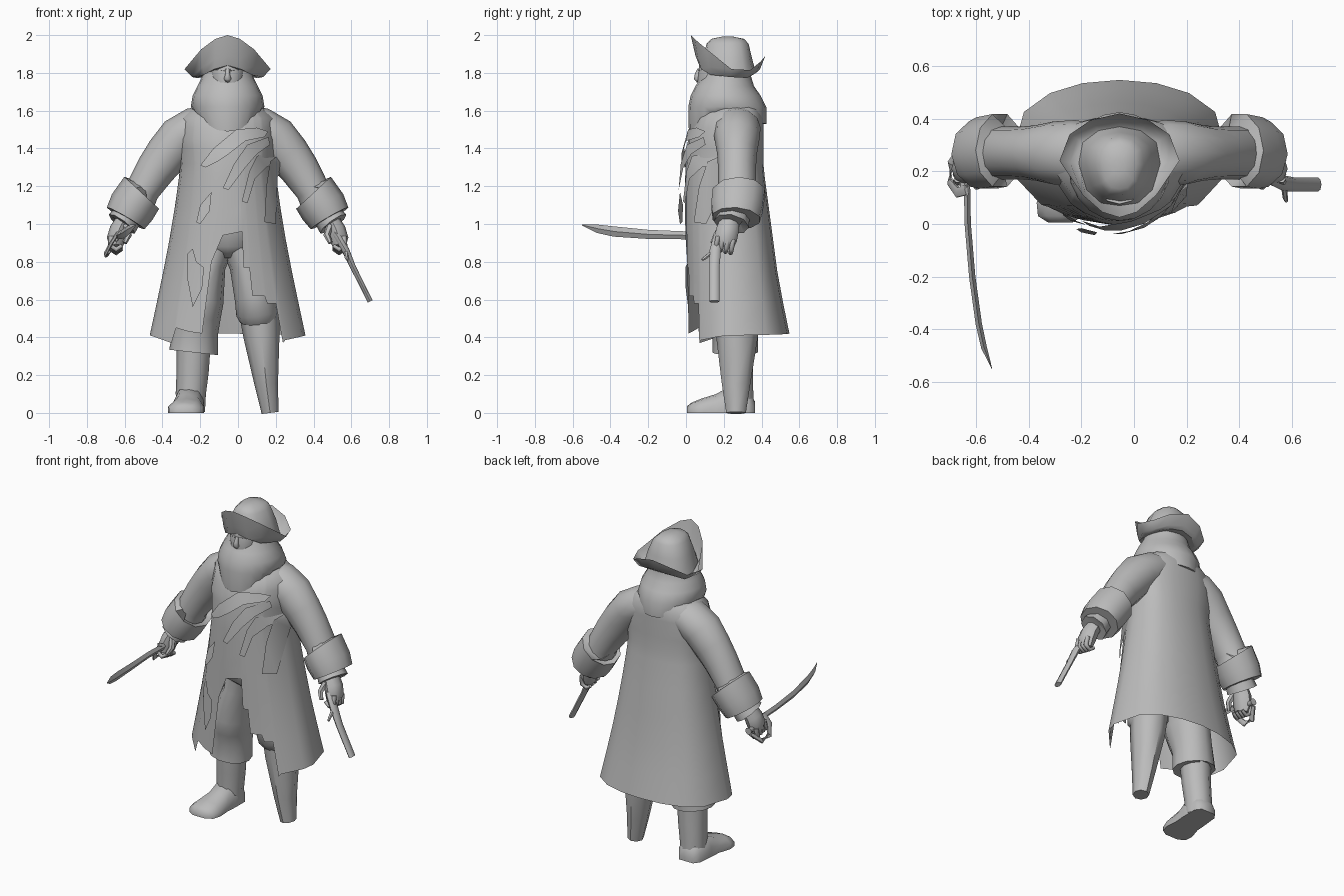
import bpy, bmesh, math
from mathutils import Vector

CX = -0.055  # body centre line
mat = bpy.data.materials.new("plain_grey")
mat.diffuse_color = (0.5, 0.5, 0.5, 1)


def finish(name, bm, angle=40):
    bmesh.ops.recalc_face_normals(bm, faces=bm.faces)
    me = bpy.data.meshes.new(name)
    bm.to_mesh(me)
    bm.free()
    me.materials.append(mat)
    me.shade_smooth()
    me.set_sharp_from_angle(angle=math.radians(angle))
    ob = bpy.data.objects.new(name, me)
    bpy.context.collection.objects.link(ob)
    return ob


def loft(name, rings, cap=(True, True), closed=True, angle=40):
    """Skin a list of equal-length point rings."""
    bm = bmesh.new()
    vs = [[bm.verts.new(p) for p in r] for r in rings]
    n = len(vs[0])
    for a, b in zip(vs, vs[1:]):
        for i in range(n if closed else n - 1):
            j = (i + 1) % n
            bm.faces.new((a[i], a[j], b[j], b[i]))
    if cap[0]:
        bm.faces.new(vs[0])
    if cap[1]:
        bm.faces.new(vs[-1])
    return finish(name, bm, angle)


def tube(name, path, n=10, ref=(0, 1, 0), cap=(True, True), angle=50):
    """path: (x, y, z, radius across, radius along ref)."""
    pts = [Vector(p[:3]) for p in path]
    rings = []
    for i, p in enumerate(path):
        t = (pts[min(i + 1, len(pts) - 1)] - pts[max(i - 1, 0)]).normalized()
        side = Vector(ref).cross(t).normalized()
        up = t.cross(side)
        rings.append([pts[i] + side * p[3] * math.cos(k * math.tau / n)
                      + up * p[4] * math.sin(k * math.tau / n) for k in range(n)])
    return loft(name, rings, cap, True, angle)


# ---- coat body: height, half width, front y, back y
SECT = [(0.36, .423, 0, .56), (0.7, .35, 0, .49), (1.0, .292, -.005, .45), (1.3, .25, -.005, .41),
        (1.45, .265, .01, .41), (1.56, .25, .05, .41), (1.62, .18, .10, .39), (1.66, .09, .15, .34)]


def section(z):
    for a, b in zip(SECT, SECT[1:]):
        if z <= b[0]:
            f = (z - a[0]) / (b[0] - a[0])
            return [a[k] + (b[k] - a[k]) * f for k in (1, 2, 3)]
    return SECT[-1][1:]


def coat_point(th, z):
    w, f, b = section(z)
    c = math.cos(th)
    y = .25 - (.25 - f) * c if c > 0 else .25 + (b - .25) * abs(c) ** .7
    return (CX + w * math.sin(th), y, z)


# ragged front edge: x, lowest z
EDGE = [(-.45, .405), (-.352, .37), (-.328, .45), (-.26, .43), (-.19, .42), (-.14, .80), (-.08, .94), (.02, .96),
        (.03, .77), (.06, .77), (.076, .62), (.14, .62), (.155, .58), (.20, .58), (.238, .37), (.25, .385), (.34, .405)]
cols = [(math.asin((x - CX) / section(z)[0]), z) for x, z in EDGE]
cols += [(math.radians(a), .41 + .01 * (1 - abs(a - 180) / 90)) for a in (90, 118, 140, 160, 180, 200, 220, 242, 270)]
rows = []
for t in (0, .2, .4, .6, .8, 1):
    rows.append([coat_point(th, zb + (1.25 - zb) * t) for th, zb in cols])
for z in (1.32, 1.4, 1.45, 1.51, 1.56, 1.60, 1.62, 1.66):
    rows.append([coat_point(th, z) for th, zb in cols])
loft("coat", rows, (False, True), angle=60)


# ---- torn cloth pieces on the coat front
def patch(name, pts, lift=.012, tilt=0):
    zs = [p[1] for p in pts]
    ring = []
    for x, z in pts:
        w, f, b = section(z)
        u = min(1, abs(x - CX) / w)
        y = .25 - (.25 - f) * math.sqrt(1 - u * u)
        ring.append(Vector((x, y - lift - tilt * (max(zs) - z), z)))
    bm = bmesh.new()
    bm.faces.new([bm.verts.new(p) for p in ring])
    bmesh.ops.triangulate(bm, faces=bm.faces)
    finish(name, bm, 60)


patch("chest_rag_top", [(-.2, 1.31), (-.13, 1.4), (-.01, 1.5), (.1, 1.51), (.16, 1.49),
                        (.14, 1.46), (.04, 1.44), (-.05, 1.37), (-.11, 1.33), (-.17, 1.3)], .02, .05)
patch("chest_rag_middle", [(-.08, 1.19), (-.02, 1.32), (.05, 1.42), (.16, 1.46), (.17, 1.42),
                           (.1, 1.37), (.04, 1.3), (-.05, 1.18)], .02, .05)
patch("chest_rag_low", [(.02, 1.12), (.06, 1.28), (.1, 1.36), (.21, 1.39), (.23, 1.34),
                        (.15, 1.3), (.09, 1.24), (.05, 1.11)], .02)
patch("chest_rag_side", [(.14, 1.01), (.15, 1.2), (.17, 1.33), (.23, 1.38), (.26, 1.32),
                         (.21, 1.25), (.2, 1.0)], .02)
patch("hanging_rag", [(-.22, 1.01), (-.2, 1.1), (-.14, 1.17), (-.15, 1.07), (-.2, 1.0)], .04, .12)
patch("coat_tear", [(-.27, .72), (-.27, .84), (-.24, .87), (-.22, .8), (-.18, .77), (-.19, .66), (-.24, .56)], .02)

# ---- sleeves, cuffs and hands, mirrored about the body centre
for s, side in ((-1, "right"), (1, "left")):
    def P(d, y, z, a, b):
        return (CX + s * d, y, z, a, b)
    tube(side + "_sleeve", [P(.08, .27, 1.535, .10, .11), P(.17, .27, 1.51, .11, .125), P(.25, .27, 1.455, .12, .12),
                            P(.32, .27, 1.37, .115, .105), P(.38, .27, 1.29, .105, .1), P(.45, .27, 1.18, .09, .1),
                            P(.47, .27, 1.13, .09, .1)], 12)
    tube(side + "_cuff", [P(.45, .27, 1.15, .085, .09), P(.455, .28, 1.165, .125, .145), P(.505, .27, 1.09, .127, .143),
                          P(.54, .265, 1.03, .115, .13), P(.54, .265, 1.03, .06, .07)], 10, angle=55)
    tube(side + "_shirt_cuff", [P(.50, .26, 1.08, .07, .08), P(.56, .24, 1.0, .085, .095),
                                P(.555, .24, 1.005, .05, .05)], 8, angle=55)
    tube(side + "_hand", [P(.545, .235, 1.03, .04, .05), P(.575, .22, .97, .05, .06), P(.59, .21, .92, .05, .06),
                          P(.59, .20, .88, .035, .05)], 8)
    for k in range(4):  # curled fingers
        y, z = .17 + .027 * k, .925 - .006 * k
        tube(side + "_finger", [P(.615, y, z + .01, .016, .014), P(.62, y - .01, z - .04, .015, .014),
                                P(.59, y - .015, z - .06, .013, .012),
                                P(.56, y - .01, z - .04, .01, .01)], 6, angle=80)
    tube(side + "_thumb", [P(.54, .19, .99, .02, .02), P(.525, .16, .94, .018, .018),
                           P(.545, .14, .90, .012, .012)], 6)

# ---- cutlass held in the right hand
tube("sword_blade", [(-.635, .16, .935, .012, .02), (-.632, 0, .94, .012, .021), (-.615, -.2, .945, .012, .024),
                     (-.59, -.38, .96, .012, .027), (-.57, -.47, .975, .011, .022), (-.54, -.55, .995, .001, .003)],
     4, (0, 0, 1), angle=20)
tube("sword_grip", [(-.645, .14, .925, .016, .016), (-.65, .28, .91, .016, .016), (-.65, .30, .91, .022, .022)], 8, (0, 0, 1))
tube("sword_guard", [(-.635, .13, .955, .01, .022), (-.67, .12, .90, .01, .022), (-.70, .16, .845, .01, .02),
                     (-.695, .23, .835, .01, .018), (-.66, .29, .89, .01, .012)], 6)

# ---- pistol held in the left hand
tube("pistol_barrel", [(.50, .20, .97, .016, .022), (.53, .17, .93, .02, .026), (.57, .155, .86, .02, .03),
                       (.61, .15, .77, .015, .027), (.70, .15, .59, .014, .027)], 8)
tube("pistol_lock", [(.57, .15, .86, .012, .012), (.575, .10, .82, .01, .01), (.58, .085, .81, .006, .006)], 6, (0, 0, 1))

# ---- trousers
tube("right_trouser", [(-.11, .25, .92, .10, .15), (-.15, .25, .78, .085, .14), (-.19, .24, .60, .115, .15),
                       (-.21, .25, .52, .12, .14), (-.225, .26, .43, .12, .12), (-.235, .26, .32, .13, .12),
                       (-.235, .26, .34, .08, .08)], 12)
tube("left_trouser", [(.0, .25, .92, .10, .15), (.04, .25, .78, .085, .14), (.09, .24, .62, .11, .14),
                      (.105, .25, .53, .115, .13), (.11, .26, .49, .10, .10)], 12)
tube("trouser_seat", [(CX, .25, .82, .06, .10), (CX, .25, .88, .19, .17), (CX, .25, 1.0, .2, .18)], 12, (0, 1, 0))

# ---- wooden leg and boot
tube("peg_leg", [(.11, .27, .56, .11, .11), (.125, .27, .40, .095, .11), (.15, .265, .15, .062, .075),
                 (.17, .265, 0, .045, .052)], 8)
tube("boot_shaft", [(-.235, .27, .36, .09, .09), (-.24, .275, .22, .085, .085), (-.25, .28, .10, .08, .08),
                    (-.25, .28, .005, .075, .08)], 10)
foot = []
for x, y, w, h in ((-.255, .365, .05, .06), (-.255, .33, .075, .12), (-.26, .23, .08, .14), (-.265, .16, .08, .10),
                   (-.275, .08, .095, .075), (-.28, .03, .085, .055), (-.28, .005, .045, .035)):
    foot.append([(x + w * u, y, h * v) for u, v in ((-1, 0), (-1, .45), (-.6, .9), (0, 1), (.6, .9), (1, .45), (1, 0))])
loft("boot_foot", foot, angle=60)

# ---- hair and beard: height, half width, front y, back y
hair = []
N = 20
for z, w, f, b in ((1.83, .12, .10, .34), (1.78, .135, .085, .345), (1.73, .16, .05, .36), (1.68, .185, .025, .395),
                   (1.62, .195, .012, .425), (None, .165, .015, .425), (None, .10, .08, .38)):
    ring = []
    for k in range(N):
        th = k * math.tau / N
        c, m = math.cos(th), (f + b) / 2
        zz = z if z else 1.59 - (.10 * max(0, c) ** 1.5 + .06 * max(0, -c) ** .7)
        ring.append((CX + w * math.sin(th), m - (b - f) / 2 * c, zz))
    hair.append(ring)
loft("hair_and_beard", hair, angle=60)

# ---- face with nose and brows
tube("face", [(CX, .15, 1.72, .08, .085), (CX, .145, 1.76, .085, .087), (CX, .15, 1.80, .09, .085),
              (CX, .16, 1.86, .09, .085)], 12)
tube("nose", [(CX, .072, 1.82, .010, .012), (CX, .062, 1.79, .013, .016), (CX, .058, 1.768, .02, .016),
              (CX, .066, 1.755, .012, .01)], 8, angle=80)
for s in (-1, 1):
    tube("brow", [(CX + s * .012, .072, 1.815, .007, .009), (CX + s * .06, .092, 1.82, .005, .006)], 6, angle=80)


# ---- three-cornered hat
def both(half):
    return ([(CX + x, y, z) for x, y, z in half]
            + [(CX - x, y, z) for x, y, z in half[-2:0:-1]])


inner = both([(0, .07, 1.84), (.07, .08, 1.82), (.125, .13, 1.79), (.155, .23, 1.78),
              (.14, .31, 1.775), (.08, .355, 1.79), (0, .37, 1.80)])
outer = both([(0, .025, 2.0), (.065, .045, 1.98), (.14, .11, 1.925), (.228, .24, 1.82),
              (.19, .34, 1.815), (.11, .395, 1.86), (0, .42, 1.89)])
mid = [tuple(a * .55 + b * .45 - (.02 if i == 2 else 0) for i, (a, b) in enumerate(zip(p, q)))
       for p, q in zip(inner, outer)]
loft("hat_brim", [inner, mid, outer], (False, False), angle=70)


def shrink(ring, fx, fy, z):
    return [(CX + (x - CX) * fx, .22 + (y - .22) * fy, z) for x, y, q in ring]


loft("hat_crown", [inner, shrink(inner, .82, .86, 1.88), shrink(inner, .6, .74, 1.955),
                   shrink(inner, .42, .58, 1.98), shrink(inner, .15, .2, 1.992)], angle=70)
